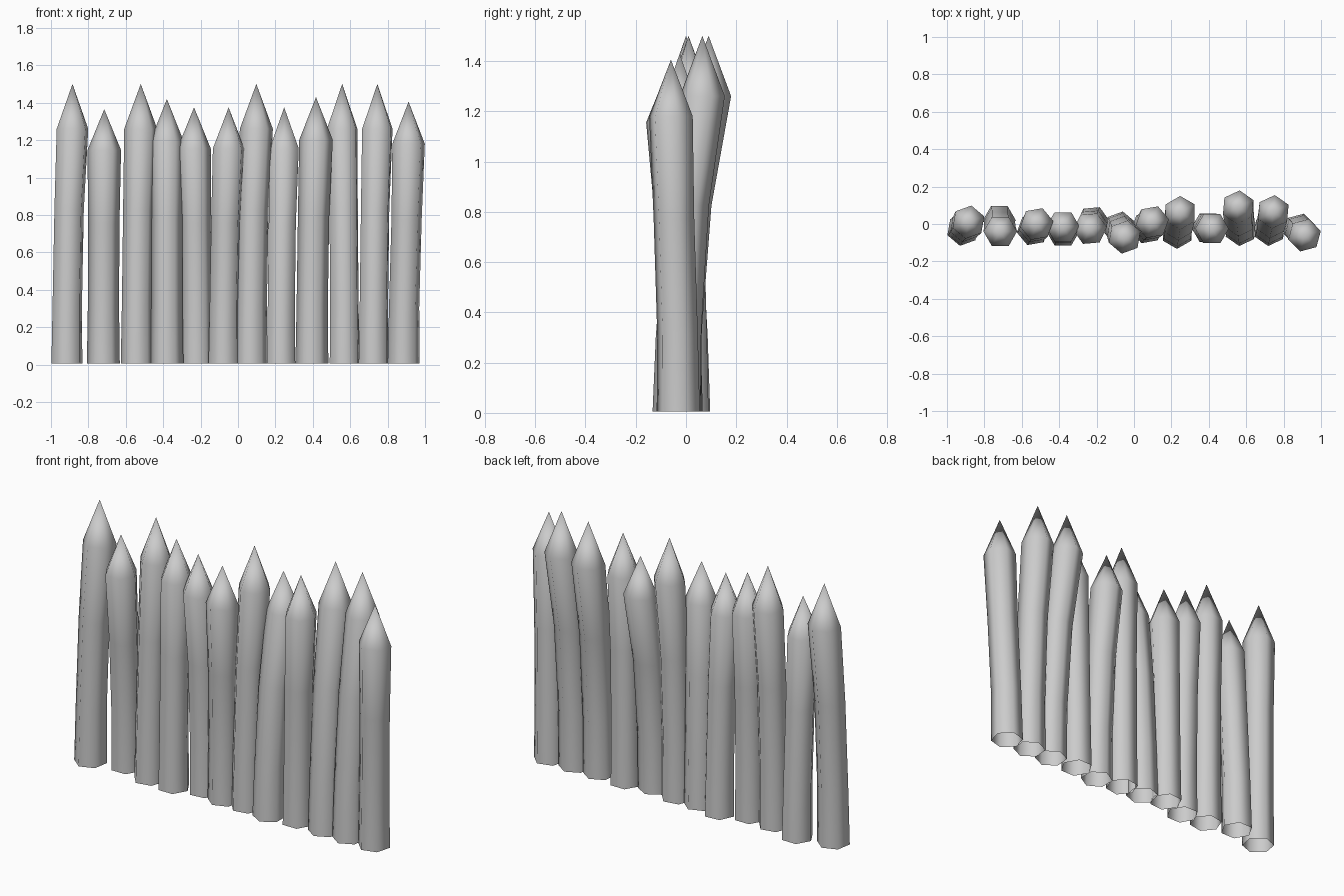
import bpy, bmesh, math
from mathutils import Vector

default_cube = bpy.data.objects.get("Cube")
if default_cube:
    bpy.data.objects.remove(default_cube, do_unlink=True)

SIDES = 6
RADIUS = 0.088

# One plain grey for the whole fence
grey = bpy.data.materials.new("weathered_grey")
grey.use_nodes = True
colour = (0.6, 0.6, 0.6, 1)
grey.diffuse_color = colour
grey.node_tree.nodes["Principled BSDF"].inputs["Base Color"].default_value = colour


def add_ring(bm, centre, radius, turn):
    """Add one polygon ring of a stake."""
    ring = []
    for i in range(SIDES):
        angle = turn + math.tau * i / SIDES
        offset = Vector((math.cos(angle), math.sin(angle), 0)) * radius
        ring.append(bm.verts.new(centre + offset))
    return ring


def build_stake(name, base, top, height, turn, bend):
    """Open-bottomed, slightly crooked post with a sharpened tip."""
    bm = bmesh.new()
    # height share, share of the sideways drift, ring radius
    profile = [(0.004, 0, RADIUS),
               (0.22, bend * 0.2, RADIUS * 0.95),
               (0.55, bend, RADIUS * 0.95),
               (0.84, 1, RADIUS * 1.02)]
    rings = []
    for share, drift, radius in profile:
        x, y = Vector(base).lerp(Vector(top), drift)
        rings.append(add_ring(bm, Vector((x, y, share * height)),
                              radius, math.radians(turn)))

    # Shaft walls
    for low, high in zip(rings, rings[1:]):
        for i in range(SIDES):
            j = (i + 1) % SIDES
            bm.faces.new((low[i], low[j], high[j], high[i]))

    # Sharpened tip
    tip = bm.verts.new((top[0], top[1], height))
    for i in range(SIDES):
        bm.faces.new((rings[-1][i], rings[-1][(i + 1) % SIDES], tip))

    for face in bm.faces:
        face.smooth = True
    mesh = bpy.data.meshes.new(name)
    bm.to_mesh(mesh)
    bm.free()
    mesh.materials.append(grey)
    stake = bpy.data.objects.new(name, mesh)
    bpy.context.collection.objects.link(stake)
    return stake


# Foot position, head position, height, turn in degrees, bend of the middle
stakes = [
    ((-.915, -.03), (-.885, .01), 1.5, 20, .4),
    ((-.72, .02), (-.715, -.04), 1.365, 0, .5),
    ((-.54, -.03), (-.52, 0), 1.5, 10, .4),
    ((-.38, -.04), (-.38, -.015), 1.42, 0, .4),
    ((-.22, .01), (-.235, -.025), 1.375, 5, .4),
    ((-.075, -.02), (-.05, -.07), 1.375, 20, .4),
    ((.07, -.02), (.098, .01), 1.5, 10, .4),
    ((.23, -.045), (.247, .06), 1.375, 30, .4),
    ((.395, -.02), (.417, -.025), 1.43, 0, .4),
    ((.57, -.03), (.557, .09), 1.5, 25, .4),
    ((.725, -.03), (.745, .065), 1.5, 25, .4),
    ((.885, -.03), (.912, -.06), 1.405, 15, .6),
]
for number, (foot, head, height, turn, bend) in enumerate(stakes, 1):
    build_stake(f"stake_{number}", foot, head, height, turn, bend)
